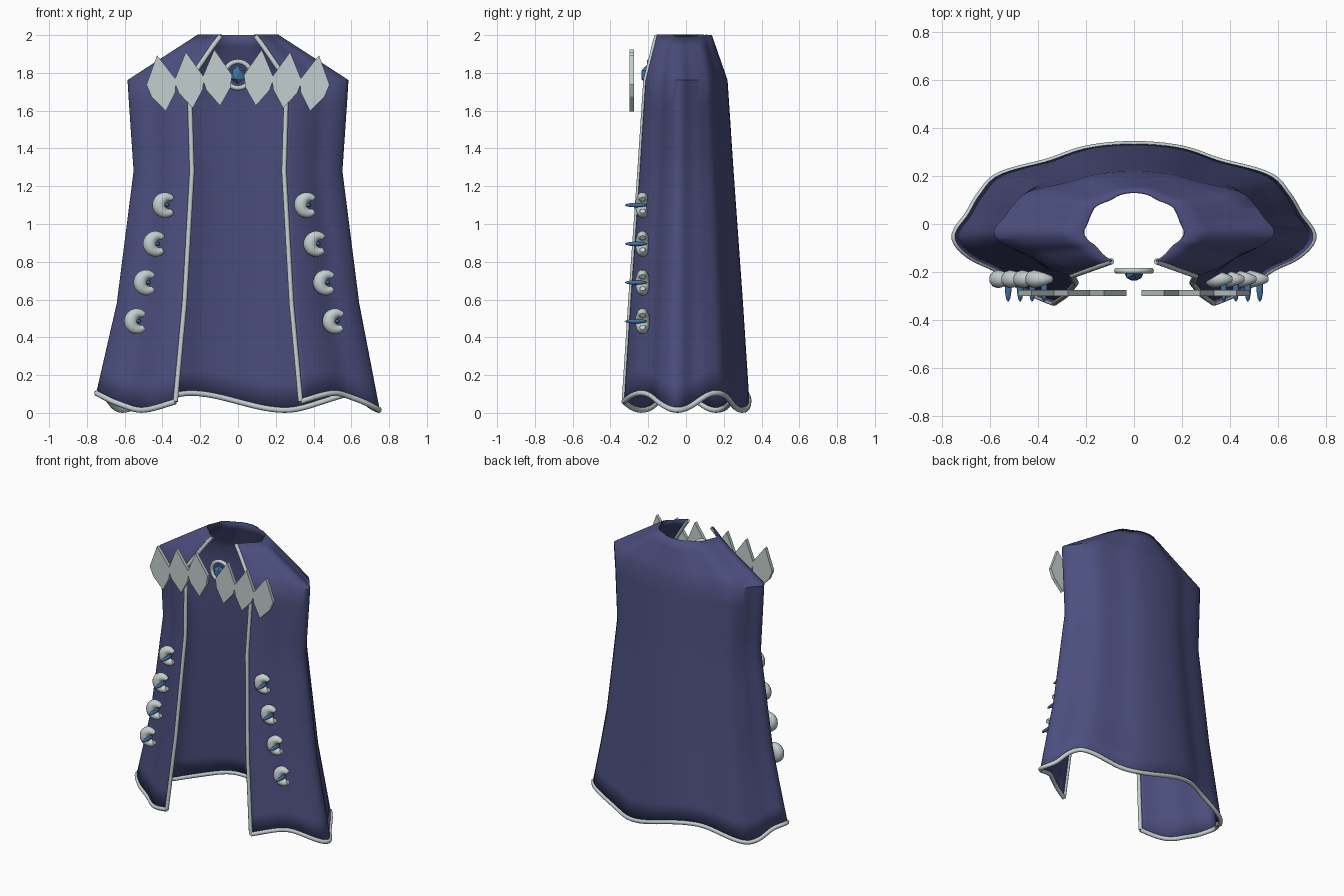
import bpy, bmesh, math
from mathutils import Matrix, Vector

if "Cube" in bpy.data.objects:
    bpy.data.objects.remove(bpy.data.objects["Cube"])


def material(name, rgb):
    m = bpy.data.materials.new(name)
    m.diffuse_color = (*rgb, 1)
    m.use_nodes = True
    m.node_tree.nodes["Principled BSDF"].inputs["Base Color"].default_value = m.diffuse_color
    return m


CLOTH = material("indigo_cloth", (0.072, 0.077, 0.21))
SILVER = material("pale_silver", (0.55, 0.62, 0.62))
GEM = material("blue_gem", (0.05, 0.17, 0.36))


def finish(obj, mat, angle=None):
    obj.data.materials.clear()
    obj.data.materials.append(mat)
    if angle:
        bpy.ops.object.select_all(action='DESELECT')
        obj.select_set(True)
        bpy.context.view_layer.objects.active = obj
        bpy.ops.object.shade_smooth_by_angle(angle=math.radians(angle))
    return obj


def mesh_object(name, bm, mat, angle=None):
    bmesh.ops.recalc_face_normals(bm, faces=bm.faces)
    me = bpy.data.meshes.new(name)
    bm.to_mesh(me)
    bm.free()
    obj = bpy.data.objects.new(name, me)
    bpy.context.collection.objects.link(obj)
    return finish(obj, mat, angle)


def tube(name, points, radius, mat, taper=lambda t: 1.0):
    cu = bpy.data.curves.new(name, 'CURVE')
    cu.dimensions = '3D'
    cu.bevel_depth = radius
    cu.bevel_resolution = 3
    cu.use_fill_caps = True
    sp = cu.splines.new('POLY')
    sp.points.add(len(points) - 1)
    for i, p in enumerate(points):
        sp.points[i].co = (*p, 1)
        sp.points[i].radius = taper(i / (len(points) - 1))
    obj = bpy.data.objects.new(name, cu)
    bpy.context.collection.objects.link(obj)
    bpy.ops.object.select_all(action='DESELECT')
    obj.select_set(True)
    bpy.context.view_layer.objects.active = obj
    bpy.ops.object.convert(target='MESH')
    return finish(bpy.context.object, mat, 50)


# Cloak cross-section: fold radius by angle from the front, mirrored left to right
FOLDS = [(23.5, 1.10), (31, 1.06), (52, 0.955), (66, 0.995), (80, 1.005), (97, 0.925),
         (114, 0.93), (129, 0.97), (149, 0.93), (165, 1.0), (180, 1.02)]
# Cloak levels: height, half width, half depth, y shift
LEVELS = [(2.0, 0.212, 0.142, -0.012), (1.76, 0.588, 0.212, 0), (1.28, 0.555, 0.243, 0),
          (0.58, 0.645, 0.292, 0), (0.06, 0.755, 0.325, 0)]


def fold(deg):
    d = min(deg, 360 - deg)
    n = len(FOLDS)

    def slope(i):
        a, b = FOLDS[max(i - 1, 0)], FOLDS[min(i + 1, n - 1)]
        return 0 if i == n - 1 else (b[1] - a[1]) / (b[0] - a[0])
    for i in range(n - 1):
        (a, ra), (b, rb) = FOLDS[i], FOLDS[i + 1]
        if d <= b + 1e-6:
            h, t = b - a, (d - a) / (b - a)
            return ((2*t**3 - 3*t**2 + 1) * ra + (t**3 - 2*t**2 + t) * h * slope(i)
                    + (3*t**2 - 2*t**3) * rb + (t**3 - t**2) * h * slope(i + 1))
    return FOLDS[-1][1]


def cloak_row(z, rx, ry, dy, wave, n=96):
    row = []
    for i in range(n + 1):
        u = i / n
        deg = 23.5 + 313 * u
        a, r = math.radians(deg), fold(deg)
        row.append(Vector((-rx * r * math.sin(a), dy - ry * r * math.cos(a),
                           z - wave * 0.045 * math.sin(8 * math.pi * u))))
    return row


rows = []
for k, (lo, hi) in enumerate(zip(LEVELS, LEVELS[1:])):
    for s in range(4):
        t = s / 4
        level = [p + (q - p) * t for p, q in zip(lo, hi)]
        rows.append(cloak_row(*level, t if k == 3 else 0))
rows.append(cloak_row(*LEVELS[-1], 1))

bm = bmesh.new()
grid = [[bm.verts.new(p) for p in row] for row in rows]
for r0, r1 in zip(grid, grid[1:]):
    for i in range(len(r0) - 1):
        bm.faces.new((r0[i], r0[i + 1], r1[i + 1], r1[i]))
cloak = mesh_object("cloak", bm, CLOTH, 50)
sol = cloak.modifiers.new("thickness", 'SOLIDIFY')
sol.thickness = 0.008
sol.offset = 0

# Silver trim along the hem and both front edges
tube("hem_trim", rows[-1], 0.015, SILVER)
for side, col in (("left", 0), ("right", -1)):
    pts = [row[col].copy() for row in rows]
    pts[0].z -= 0.006
    tube(side + "_front_trim", pts, 0.013, SILVER)

# Collar plates: tilted pointed hexagons
HALF = [(0, 0.15), (0.08, 0.005), (0.064, -0.06), (0, -0.15)]
OUTLINE = HALF + [(-x, z) for x, z in HALF[-2:0:-1]]
for side, s in (("left", -1), ("right", 1)):
    for i, (cx, cz, tilt) in enumerate([(0.11, 1.775, 6), (0.258, 1.762, 7), (0.405, 1.745, 9)]):
        bm = bmesh.new()
        rot = Matrix.Rotation(math.radians(tilt * s), 4, 'Y')
        face = bm.faces.new([bm.verts.new(rot @ Vector((x, 0, z)) + Vector((s * cx, -0.30, cz)))
                             for x, z in OUTLINE])
        ext = bmesh.ops.extrude_face_region(bm, geom=[face])
        bmesh.ops.translate(bm, vec=(0, 0.024, 0),
                            verts=[v for v in ext['geom'] if isinstance(v, bmesh.types.BMVert)])
        mesh_object(f"{side}_collar_plate_{i + 1}", bm, SILVER)

# Central clasp: ring and faceted gem
bpy.ops.mesh.primitive_torus_add(location=(0, -0.195, 1.79), rotation=(math.pi / 2, 0, 0),
                                 major_radius=0.07, minor_radius=0.013,
                                 major_segments=32, minor_segments=10)
ring = bpy.context.object
ring.name = "clasp_ring"
finish(ring, SILVER, 60)


def gem(name, loc, scale, detail, angle=None):
    bm = bmesh.new()
    bmesh.ops.create_icosphere(bm, subdivisions=detail, radius=1)
    bmesh.ops.scale(bm, vec=scale, verts=bm.verts)
    bmesh.ops.translate(bm, vec=loc, verts=bm.verts)
    mesh_object(name, bm, GEM, angle)


gem("clasp_gem", (0, -0.21, 1.79), (0.042, 0.03, 0.05), 1)

# Crescent fasteners with slim gem pins down each front panel
for side, s in (("left", -1), ("right", 1)):
    for i in range(4):
        cx, cz = s * (0.375 + 0.05 * i), 1.1 - 0.205 * i
        arc = []
        for k in range(25):
            a = math.radians(48 + 264 * k / 24)
            arc.append((cx + 0.042 * math.cos(a), -0.23, cz + 0.042 * math.sin(a)))
        tube(f"{side}_crescent_{i + 1}", arc, 0.038, SILVER,
             lambda t: 0.4 + 0.6 * math.sin(math.pi * t))
        gem(f"{side}_pin_{i + 1}", (cx, -0.265, cz), (0.014, 0.06, 0.012), 2, 60)
